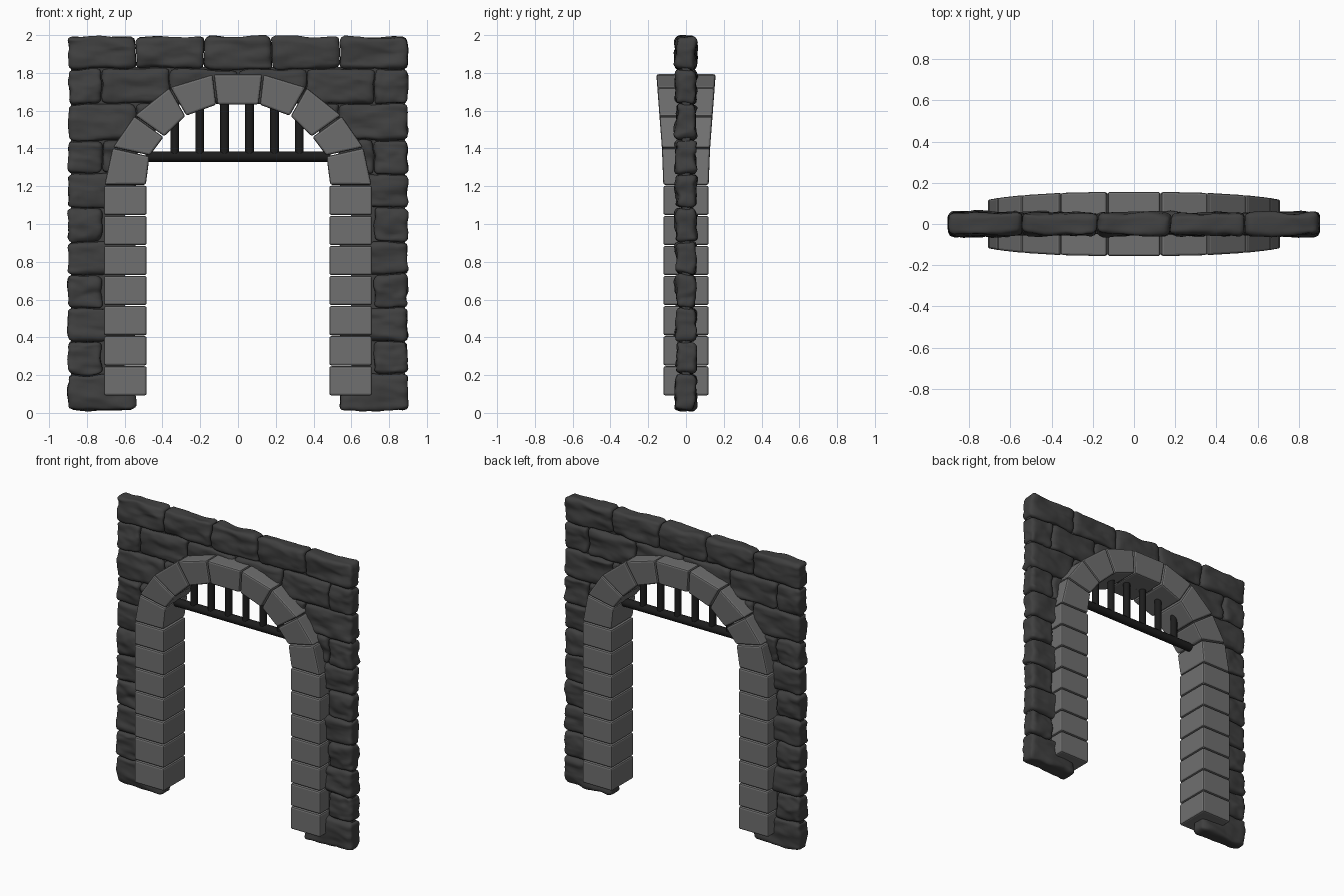
import bpy, bmesh, math
from mathutils import Vector, noise

if "Cube" in bpy.data.objects:
    bpy.data.objects.remove(bpy.data.objects["Cube"])

def material(name, g):
    m = bpy.data.materials.new(name)
    m.diffuse_color = (g, g, g, 1)
    m.use_nodes = True
    m.node_tree.nodes["Principled BSDF"].inputs["Base Color"].default_value = m.diffuse_color
    return m

DARK = material("dark_stone", 0.05)
LIGHT = material("dressed_stone", 0.16)
IRON = material("iron", 0.012)

def finish(bm, name, mat, smooth=False):
    bmesh.ops.recalc_face_normals(bm, faces=bm.faces)
    me = bpy.data.meshes.new(name)
    bm.to_mesh(me)
    bm.free()
    ob = bpy.data.objects.new(name, me)
    bpy.context.collection.objects.link(ob)
    me.materials.append(mat)
    for p in me.polygons:
        p.use_smooth = smooth
    return ob

def rough_stone(name, x0, x1, z0, z1):
    """Rounded box with lumpy, roughly horizontal strata."""
    c = Vector(((x0 + x1) / 2, 0, (z0 + z1) / 2))
    h = Vector(((x1 - x0) / 2 - 0.002, 0.053, (z1 - z0) / 2 - 0.002))
    r = 0.025
    bm = bmesh.new()
    bmesh.ops.create_cube(bm, size=2)
    bmesh.ops.subdivide_edges(bm, edges=bm.edges, cuts=13, use_grid_fill=True)
    for v in bm.verts:
        p = Vector([v.co[i] * h[i] for i in range(3)])
        q = Vector([max(-h[i] + r, min(h[i] - r, p[i])) for i in range(3)])
        d = p - q
        if d.length > 1e-6:
            p = q + d.normalized() * r
        w = p + c
        n = noise.noise_vector(Vector((w.x * 7, w.y * 9 + 3, w.z * 16)))
        n2 = noise.noise_vector(Vector((w.x * 18, w.y * 18, w.z * 34)))
        k = n * 0.013 + n2 * 0.005
        v.co = w + Vector((k.x * 0.8, k.y * 1.2, k.z * 0.9))
    return finish(bm, name, DARK, True)

# Rough wall courses, listed from the top down
rows = [1.993, 1.82, 1.635, 1.445, 1.265, 1.085, .905, .73, .555, .38, .205, 0.012]
for i in range(11):
    z1, z0 = rows[i], rows[i + 1]
    if i == 0:
        for k in range(5):
            rough_stone("top_course_stone", -0.9 + 0.36 * k, -0.54 + 0.36 * k, z0, z1)
        continue
    spans = [(0.54, 0.9)] if i % 2 == 0 else [(0.72, 0.9)]
    spans += {1: [(0, 0.36), (0.36, 0.72)], 2: [(0.43, 0.54)], 3: [(0.53, 0.72)]}.get(i, [])
    for a, b in spans:
        rough_stone("wall_stone_right", a, b, z0, z1)
        rough_stone("wall_stone_left", -b, -a, z0, z1)

# Arch joints as (inner, outer) points, from the springing to the keystone
joints = [((.485, 1.205), (.71, 1.205)), ((.465, 1.36), (.667, 1.405)),
          ((.39, 1.46), (.55, 1.575)), ((.275, 1.57), (.363, 1.725)),
          ((.112, 1.63), (.132, 1.795))]

def depth(z):
    return 0.12 + 0.037 * max(0, min(1, (z - 1.3) / 0.49))

def dressed_block(name, quad):
    """Bevelled block from four (x, z) corners, deeper toward the crown."""
    c = sum((Vector(p) for p in quad), Vector((0, 0))) / 4
    pts = [Vector(p) + (c - Vector(p)).normalized() * 0.004 for p in quad]
    bm = bmesh.new()
    f = [bm.verts.new((p.x, -depth(p.y), p.y)) for p in pts]
    b = [bm.verts.new((p.x, depth(p.y), p.y)) for p in pts]
    bm.faces.new(f)
    bm.faces.new(b[::-1])
    for i in range(4):
        j = (i + 1) % 4
        bm.faces.new((f[j], f[i], b[i], b[j]))
    ob = finish(bm, name, LIGHT)
    bev = ob.modifiers.new("edge_bevel", 'BEVEL')
    bev.width = 0.011
    bev.segments = 2
    bev.limit_method = 'NONE'

for s, side in ((-1, "left"), (1, "right")):
    # Jamb blocks
    hz = (1.205 - 0.09) / 7
    for k in range(7):
        a, b = 0.09 + hz * k, 0.09 + hz * (k + 1)
        dressed_block("jamb_block_" + side,
                      [(s * .48, a), (s * .713, a), (s * .713, b), (s * .48, b)])
    # Arch blocks
    for (i0, o0), (i1, o1) in zip(joints, joints[1:]):
        dressed_block("arch_block_" + side, [(s * x, z) for x, z in (i0, o0, o1, i1)])
(ki, ko) = joints[-1]
dressed_block("keystone", [(-ki[0], ki[1]), ki, ko, (-ko[0], ko[1])])

# Thin mortar core behind the stones, with the arched opening
mid = [(0.6, 0.1)] + [((a[0] + b[0]) / 2, (a[1] + b[1]) / 2) for a, b in joints]
bm = bmesh.new()
right = [(0.885, 0.1)] + [(0.885, z) for _, z in mid[1:-1]] + [(0.885, 1.83)]
for y in (-0.02, 0.02):
    inner = [(-x, z) for x, z in mid] + mid[::-1]
    outer = [(-x, z) for x, z in right] + right[::-1]
    iv = [bm.verts.new((x, y, z)) for x, z in inner]
    ov = [bm.verts.new((x, y, z)) for x, z in outer]
    for k in range(len(iv) - 1):
        bm.faces.new((iv[k], iv[k + 1], ov[k + 1], ov[k]))
bmesh.ops.bridge_loops(bm, edges=[e for e in bm.edges if e.is_boundary])
finish(bm, "mortar_core", DARK)

# Iron grate in the head of the arch
def bar(name, a, b, r):
    a, b = Vector(a), Vector(b)
    bpy.ops.mesh.primitive_cylinder_add(vertices=12, radius=r, depth=(b - a).length,
                                        location=(a + b) / 2)
    ob = bpy.context.object
    ob.name = name
    ob.rotation_euler = (b - a).to_track_quat('Z', 'Y').to_euler()
    ob.data.materials.append(IRON)
    bpy.ops.object.shade_smooth_by_angle(angle=math.radians(40))

bar("grate_crossbar", (-0.49, 0, 1.357), (0.49, 0, 1.357), 0.028)
for k in range(6):
    x = -0.335 + 0.132 * k
    top = 1.66 if abs(x) < 0.25 else 1.58
    bar("grate_upright", (x, 0, 1.357), (x, 0, top), 0.023)
